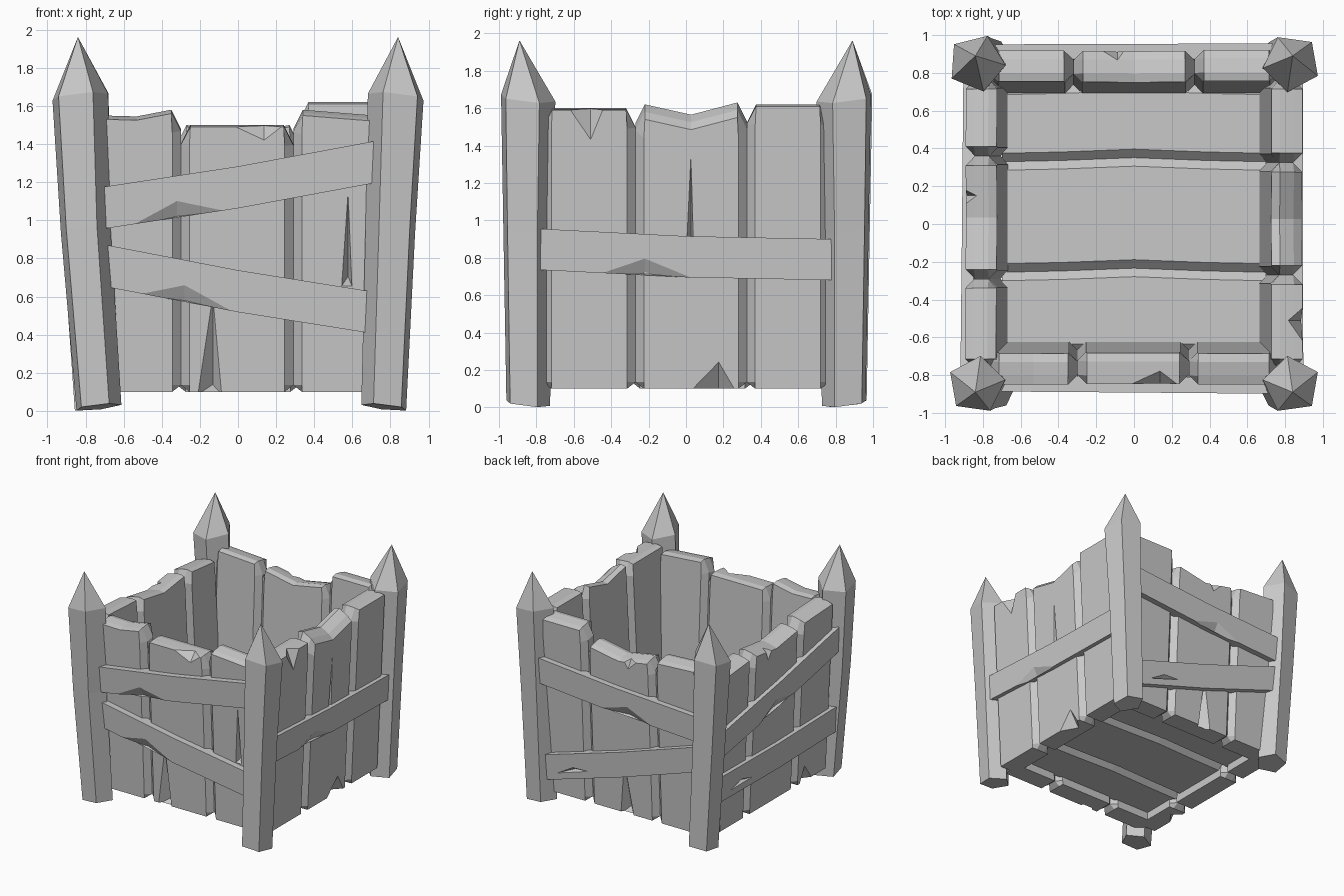
import bpy
import bmesh
from math import sin, cos, radians
from mathutils import Vector

if "Cube" in bpy.data.objects:
    bpy.data.objects.remove(bpy.data.objects["Cube"], do_unlink=True)

# One weathered grey for the whole crate
grey = bpy.data.materials.new("weathered grey")
grey.use_nodes = True
grey.diffuse_color = (0.58, 0.58, 0.58, 1)
grey.node_tree.nodes["Principled BSDF"].inputs["Base Color"].default_value = grey.diffuse_color

BOTTOM, TOP = 0.1, 1.55
LEAN = 0.07
PLANK_THICK = 0.165
BRACE_HEIGHT = 0.22
CHAMFER = 0.045
NORMALS = {"front": (0, -1), "back": (0, 1), "left": (1, 0), "right": (-1, 0)}
REACH = {"front": 0.85, "back": 0.92, "left": 0.89, "right": 0.895}
BRACE_THICK = {"front": 0.055, "back": 0.05, "left": 0.035, "right": 0.035}
BRACE_SPAN = {"front": 0.74, "back": 0.74, "left": 0.78, "right": 0.78}


def make_object(name, bm):
    bmesh.ops.recalc_face_normals(bm, faces=bm.faces)
    mesh = bpy.data.meshes.new(name)
    bm.to_mesh(mesh)
    bm.free()
    mesh.materials.append(grey)
    obj = bpy.data.objects.new(name, mesh)
    bpy.context.collection.objects.link(obj)
    return obj


def loft(name, rings):
    """Solid through equal-length rings of points, capped at both ends."""
    bm = bmesh.new()
    loops = [[bm.verts.new(p) for p in ring] for ring in rings]
    for a, b in zip(loops, loops[1:]):
        for i in range(len(a)):
            bm.faces.new((a[i - 1], a[i], b[i], b[i - 1]))
    bm.faces.new(loops[0])
    bm.faces.new(loops[-1])
    return make_object(name, bm)


def place(side, u, z, offset):
    """Point on a leaning wall: u runs along it, offset is outward from its face."""
    nx, ny = NORMALS[side]
    d = REACH[side] + offset - LEAN * (TOP - z) / (TOP - BOTTOM)
    return Vector((nx * d + abs(ny) * u, ny * d + abs(nx) * u, z))


def carve(obj, side, corners, deep, face, depth):
    """Chip a three-cornered dent out of a part."""
    bm = bmesh.new()
    verts = [bm.verts.new(place(side, u, z, face + 0.01)) for u, z in corners]
    tip = bm.verts.new(place(side, *deep, face - depth))
    bm.faces.new(verts)
    for i in range(len(verts)):
        bm.faces.new((verts[i - 1], verts[i], tip))
    cutter = make_object("dent_cutter", bm)
    cutter.hide_render = True
    mod = obj.modifiers.new("dent", 'BOOLEAN')
    mod.operation = 'DIFFERENCE'
    mod.solver = 'EXACT'
    mod.object = cutter
    graph = bpy.context.evaluated_depsgraph_get()
    mesh = bpy.data.meshes.new_from_object(obj.evaluated_get(graph))
    obj.modifiers.clear()
    obj.data = mesh
    bpy.data.objects.remove(cutter, do_unlink=True)


# Corner posts: leaning five-sided stakes with pointed tips
def post(name, sx, sy, phase, foot):
    stations = [(foot, 0.85, 0.02, 0.125), (0.805, 0.855, 0.95, 0.138),
                (0.834, 0.852, 1.65, 0.155), (0.84, 0.89, 1.96, 0.001)]
    rings = []
    for x, y, z, r in stations:
        angles = [radians(phase + 72 * k) for k in range(5)]
        rings.append([(sx * x + r * cos(a), sy * y + r * sin(a),
                       z + r * (sy * sin(a) - sx * cos(a)) / 9) for a in angles])
    loft(name, rings)


post("front_right_post", -1, -1, 10, 0.735)
post("front_left_post", 1, -1, 26, 0.77)
post("back_right_post", -1, 1, -4, 0.75)
post("back_left_post", 1, 1, 46, 0.77)


# Wall planks: upright boards with chamfered sides and ragged, dipped tops
def plank(name, side, u0, u1, start, end, dip, slope):
    shoulder, notch, foot = 0.05, 0.1, 0.035
    outline = [(u0, BOTTOM + foot), (u0 + CHAMFER, BOTTOM),
               (u1 - CHAMFER, BOTTOM), (u1, BOTTOM + foot),
               (u1, end - notch), (u1 - shoulder, end),
               ((u0 + u1) / 2, (start + end) / 2 - dip),
               (u0 + shoulder, start), (u0, start - notch)]
    layers = [(0, CHAMFER, slope), (CHAMFER, 0, slope / 2),
              (PLANK_THICK - CHAMFER, 0, 0), (PLANK_THICK, CHAMFER, 0.01)]
    rings = []
    for depth, inset, drop in layers:
        rings.append([place(side, min(max(u, u0 + inset), u1 - inset),
                            z - drop if z > 1 else z, -depth)
                      for u, z in outline])
    return loft(name, rings)


def wall(side, joints, boards, dents):
    """Boards give start height, end height, dip and outward slope of the top;
    dents give place, half width and rise."""
    bounds = [-0.765, *joints, 0.765]
    for i, (u0, u1, board) in enumerate(zip(bounds, bounds[1:], boards)):
        obj = plank(f"{side}_wall_plank_{i + 1}", side, u0, u1, *board)
        for u, z, half, rise in dents:
            if u0 < u < u1:
                tip = u + half / 4
                corners = [(u - half, z), (u + half, z), (tip, z + rise)]
                carve(obj, side, corners, (tip, z + rise / 10), 0, 0.08)


wall("front", (-0.3, 0.29),
     [(1.55, 1.58, 0.02, 0.02), (1.5, 1.5, 0, 0.01), (1.58, 1.55, 0, 0.03)],
     [(-0.15, 0.08, 0.07, 0.58), (0.09, 1.52, 0.19, -0.11), (0.57, 0.65, 0.03, 0.55)])
wall("left", (-0.27, 0.325),
     [(1.6, 1.6, 0, 0.01), (1.62, 1.63, 0.06, 0.08), (1.62, 1.62, 0, 0.01)],
     [(-0.54, 1.63, 0.12, -0.22), (0.14, 0.08, 0.14, 0.18), (0.02, 0.75, 0.025, 0.66)])
wall("back", (-0.32, 0.32),
     [(1.55, 1.53, 0, 0.03), (1.5, 1.5, 0.05, 0.03), (1.62, 1.62, 0, 0.03)],
     [(-0.12, 1.52, 0.13, -0.16), (-0.04, 0.08, 0.07, 0.52)])
wall("right", (-0.29, 0.36),
     [(1.56, 1.54, 0, 0.03), (1.51, 1.5, 0.04, 0.03), (1.5, 1.47, 0, 0.03)],
     [(-0.45, 0.08, 0.1, 0.17), (0.13, 1.52, 0.08, -0.16)])


# Braces: slanted, slightly sagging boards, each with one chip
def brace(name, side, start, end, chip, half=0.32, lift=0):
    span, thick, sag = BRACE_SPAN[side], BRACE_THICK[side], 0.012
    tops = [(-span, start), (0, (start + end) / 2 - sag), (span, end)]
    outline = tops + [(u, z - BRACE_HEIGHT) for u, z in reversed(tops)]
    rings = [[place(side, u, z, d) for u, z in outline] for d in (thick, -0.03)]
    obj = loft(name, rings)

    def lower_edge(u):
        return (start + end) / 2 + (end - start) * u / span / 2 - BRACE_HEIGHT + lift

    corners = [(chip - half, lower_edge(chip - half) - 0.02),
               (chip + half, lower_edge(chip + half) - 0.02),
               (chip, lower_edge(chip) + 0.1 - lift)]
    carve(obj, side, corners, (chip, lower_edge(chip)), thick, 0.04)


brace("front_upper_brace", "front", 1.17, 1.42, -0.32)
brace("front_lower_brace", "front", 0.88, 0.62, -0.28)
brace("left_brace", "left", 0.955, 0.9, -0.22)
brace("back_upper_brace", "back", 1.16, 1.27, -0.1)
brace("back_lower_brace", "back", 0.89, 0.42, 0.44, half=0.18, lift=0.07)
brace("right_upper_brace", "right", 1.32, 1.0, 0.05)
brace("right_lower_brace", "right", 0.62, 0.61, 0.5, half=0.18, lift=0.07)

# Floor: three chamfered boards with slightly wavy joints
joints = [-0.68, -0.245, 0.34, 0.74]
low, high = 0.17, 0.28
for i, (y0, y1) in enumerate(zip(joints, joints[1:])):
    a, b = y0 + CHAMFER, y1 - CHAMFER
    c, d = low + CHAMFER, high - CHAMFER
    section = [(y0, c), (a, low), (b, low), (y1, c), (y1, d), (b, high), (a, high), (y0, d)]
    rings = [[(x, y + cos(5 * x) / 90, z) for y, z in section]
             for x in (-0.7, -0.38, 0, 0.38, 0.7)]
    loft(f"floor_board_{i + 1}", rings)
